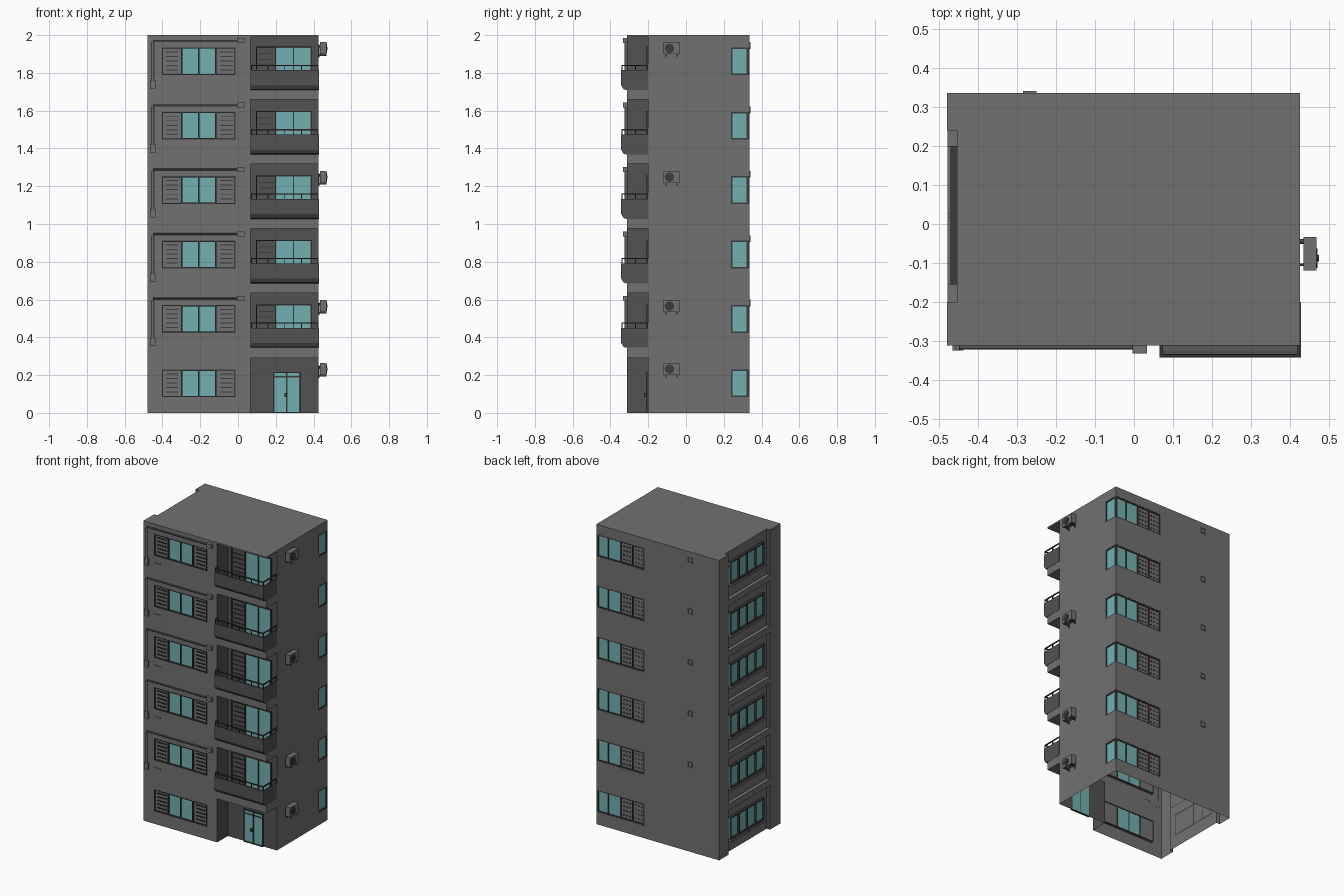
import bpy, bmesh, math
from mathutils import Matrix

if "Cube" in bpy.data.objects:
    bpy.data.objects.remove(bpy.data.objects["Cube"])

STEP = 0.341
parts = {}


def bm_of(name):
    return parts.setdefault(name, bmesh.new())


def box(name, x0, x1, y0, y1, z0, z1):
    m = Matrix.Translation(((x0 + x1) / 2, (y0 + y1) / 2, (z0 + z1) / 2)) @ \
        Matrix.Diagonal((abs(x1 - x0), abs(y1 - y0), abs(z1 - z0), 1))
    bmesh.ops.create_cube(bm_of(name), size=1, matrix=m)


def slab(name, face, u0, u1, z0, z1, d0, d1):
    """Box on a wall: face 'y' runs along x, face 'x' runs along y; d is depth."""
    if face == 'y':
        box(name, u0, u1, d0, d1, z0, z1)
    else:
        box(name, d0, d1, u0, u1, z0, z1)


def frame(name, face, u0, u1, z0, z1, d0, d1, t=0.008, mullions=()):
    slab(name, face, u0, u1, z0, z0 + t, d0, d1)
    slab(name, face, u0, u1, z1 - t, z1, d0, d1)
    for u in (u0 + t / 2, u1 - t / 2, *mullions):
        slab(name, face, u - t / 2, u + t / 2, z0, z1, d0, d1)


def rod(name, axis, center, r, length, n=10):
    rot = Matrix.Rotation(math.pi / 2, 4, 'Y') if axis == 'x' else Matrix.Identity(4)
    bmesh.ops.create_cone(bm_of(name), cap_ends=True, segments=n, radius1=r, radius2=r,
                          depth=length, matrix=Matrix.Translation(center) @ rot)


def prism(name, profile, x0, x1):
    bm = bm_of(name)
    a = [bm.verts.new((x0, y, z)) for y, z in profile]
    b = [bm.verts.new((x1, y, z)) for y, z in profile]
    n = len(profile)
    fs = [bm.faces.new(a), bm.faces.new(b[::-1])]
    fs += [bm.faces.new((a[i], b[i], b[(i + 1) % n], a[(i + 1) % n])) for i in range(n)]
    bmesh.ops.recalc_face_normals(bm, faces=fs)


# main block and its cutters
box("building_shell", -0.48, 0.427, -0.312, 0.336, 0, 2)
box("cutter", -0.6, -0.455, -0.2, 0.24, -0.1, 2.1)
box("cutter", 0.065, 0.6, -0.5, -0.2, -0.1, 0.29)

for k in range(6):
    z = k * STEP                 # floor offset
    w0, w1 = z + 0.083, z + 0.23  # window band
    g0, g1 = w0 + 0.002, w1 - 0.002

    # front window: two panes between louvred panels
    box("cutter", -0.402, -0.012, -0.5, -0.298, w0, w1)
    frame("front_window_frame", 'y', -0.402, -0.012, w0, w1, -0.313, -0.295, t=0.006)
    frame("front_window_frame", 'y', -0.302, -0.115, w0, w1, -0.311, -0.296, t=0.007,
          mullions=(-0.208,))
    box("window_glass", -0.302, -0.115, -0.302, -0.297, g0, g1)
    for a, b in ((-0.402, -0.302), (-0.115, -0.012)):
        box("louvre_panel", a, b, -0.302, -0.297, g0, g1)
        for i in range(5):
            zz = w0 + 0.025 + i * 0.024
            box("louvre_slats", a + 0.02, b - 0.015, -0.309, -0.302, zz, zz + 0.005)

    # corner window: side pane and back panes with a lattice panel
    box("cutter", 0.07, 0.6, 0.324, 0.6, w0, w1)
    box("cutter", 0.415, 0.6, 0.237, 0.6, w0, w1)
    frame("corner_window_frame", 'x', 0.237, 0.335, w0, w1, 0.412, 0.426)
    frame("corner_window_frame", 'y', 0.07, 0.426, w0, w1, 0.321, 0.335,
          mullions=(0.16, 0.25, 0.34))
    box("window_glass", 0.416, 0.421, 0.237, 0.33, g0, g1)
    box("window_glass", 0.25, 0.421, 0.325, 0.33, g0, g1)
    box("lattice_panel", 0.07, 0.25, 0.323, 0.328, g0, g1)
    for i in range(3):
        for j in range(4):
            for c in (0.09, 0.18):
                x, zz = c + i * 0.022, w0 + 0.025 + j * 0.029
                box("lattice_studs", x, x + 0.008, 0.328, 0.332, zz, zz + 0.008)

    # left side windows in the tall recess, with a ledge at each slab
    frame("side_window_frame", 'x', -0.155, 0.2, w0, w1, -0.472, -0.455,
          mullions=(-0.067, 0.0225, 0.111))
    box("window_glass", -0.461, -0.455, -0.155, 0.2, g0, g1)
    for a, b in ((-0.155, 0.018), (0.027, 0.2)):
        box("side_window_sill", -0.479, -0.455, a, b, w0 - 0.014, w0)
    if k < 5:
        box("side_ledge", -0.479, -0.454, -0.2, 0.24, z + 0.295, z + 0.335)
    if k == 0:
        continue

    # corner balcony niche
    b = z + 0.004
    box("cutter", 0.065, 0.6, -0.5, -0.2, b, min(b + 0.29, 1.99))
    outer = [(-0.343, b + 0.105), (-0.343, b + 0.025), (-0.33, b + 0.004), (-0.315, b)]
    prism("balcony_parapet", outer + [(-0.2, b), (-0.2, b + 0.008), (-0.315, b + 0.008),
          (-0.325, b + 0.014), (-0.334, b + 0.03), (-0.334, b + 0.105)], 0.066, 0.428)
    prism("balcony_parapet", outer + [(-0.2, b), (-0.2, b + 0.105)], 0.419, 0.4285)
    prism("balcony_parapet", outer + [(-0.311, b), (-0.311, b + 0.105)], 0.0655, 0.075)

    # balcony hand rail
    zr = b + 0.128
    box("balcony_rail", 0.068, 0.426, -0.342, -0.335, zr, zr + 0.006)
    box("balcony_rail", 0.419, 0.426, -0.342, -0.2, zr, zr + 0.006)
    box("balcony_rail", 0.068, 0.075, -0.342, -0.311, zr, zr + 0.006)
    for i in range(5):
        x = 0.069 + i * 0.088
        box("balcony_rail", x, x + 0.005, -0.341, -0.336, b + 0.1, zr)
    for y in (-0.27, -0.206):
        box("balcony_rail", 0.42, 0.425, y, y + 0.005, b + 0.1, zr)

    # balcony sliding doors with a louvred side panel
    frame("balcony_door_frame", 'y', 0.095, 0.39, b + 0.008, b + 0.23, -0.21, -0.199,
          t=0.006, mullions=(0.198, 0.294))
    box("window_glass", 0.198, 0.388, -0.205, -0.199, b + 0.01, b + 0.228)
    for i in range(6):
        zz = b + 0.04 + i * 0.03
        box("louvre_slats", 0.11, 0.19, -0.206, -0.199, zz, zz + 0.005)

    # gutter pipe with end box and downpipe
    g = z + 0.265
    rod("gutter_pipe", 'x', (-0.22, -0.317, g), 0.005, 0.46)
    box("gutter_box", -0.004, 0.034, -0.333, -0.311, g - 0.012, g + 0.014)
    rod("downpipe", 'z', (-0.452, -0.318, z + 0.15), 0.007, 0.21)
    box("downpipe_box", -0.466, -0.438, -0.325, -0.311, z + 0.012, z + 0.056)
    box("small_wall_vent", -0.4, -0.355, -0.316, -0.311, z + 0.03, z + 0.038)

    # back wall vent
    v = z + 0.24
    frame("back_vent", 'y', -0.285, -0.25, v - 0.018, v + 0.018, 0.335, 0.342, t=0.006)
    box("back_vent", -0.28, -0.255, 0.335, 0.338, v - 0.012, v + 0.012)

# entrance door
frame("entrance_frame", 'y', 0.187, 0.33, 0, 0.217, -0.211, -0.199, t=0.006, mullions=(0.258,))
box("entrance_door", 0.19, 0.327, -0.206, -0.199, 0.001, 0.212)
box("entrance_frame", 0.19, 0.327, -0.209, -0.2, 0.188, 0.194)
box("entrance_handle", 0.245, 0.262, -0.222, -0.205, 0.085, 0.105)

# air conditioner units on the right wall
for z in (0.232, 0.565, 1.248, 1.93):
    box("air_conditioner", 0.435, 0.469, -0.12, -0.034, z - 0.031, z + 0.033)
    rod("air_conditioner_fan", 'x', (0.469, -0.088, z), 0.025, 0.006, 16)
    rod("air_conditioner_fan", 'x', (0.472, -0.088, z), 0.008, 0.006, 10)
    for y in (-0.108, -0.05):
        box("air_conditioner_bracket", 0.425, 0.469, y, y + 0.006, z - 0.04, z - 0.031)
        box("air_conditioner_bracket", 0.425, 0.431, y, y + 0.006, z - 0.048, z + 0.02)
    rod("air_conditioner_pipe", 'x', (0.431, -0.045, z + 0.01), 0.006, 0.014)


# materials, then turn the collected parts into objects
def material(name, r, g, b):
    m = bpy.data.materials.new(name)
    m.diffuse_color = (r, g, b, 1)
    m.use_nodes = True
    m.node_tree.nodes["Principled BSDF"].inputs["Base Color"].default_value = m.diffuse_color
    return m


teal = material("teal_glass", 0.17, 0.43, 0.44)
wall, shade = material("wall_grey", 0.165, 0.165, 0.165), material("shaded_grey", 0.085, 0.085, 0.085)
dark = material("dark_metal", 0.045, 0.045, 0.045)
kinds = {"glass": teal, "door": teal, "frame": dark, "slats": dark, "rail": dark, "fan": dark,
         "bracket": dark, "handle": dark, "studs": dark, "pipe": shade, "parapet": shade}
objs = {}
for name, bm in parts.items():
    me = bpy.data.meshes.new(name)
    bm.to_mesh(me)
    objs[name] = bpy.data.objects.new(name, me)
    bpy.context.collection.objects.link(objs[name])
    me.materials.append(kinds.get(name.split("_")[-1], wall))

# carve the shell, then open its underside and window holes and shade the niches
shell, cutter = objs["building_shell"], objs["cutter"]
cutter.hide_render = True
mod = shell.modifiers.new("carve", 'BOOLEAN')
mod.operation, mod.solver, mod.object, mod.use_self = 'DIFFERENCE', 'EXACT', cutter, True
bpy.context.view_layer.objects.active = shell
bpy.ops.object.modifier_apply(modifier="carve")
bpy.data.objects.remove(cutter)
shell.data.materials.clear()
shell.data.materials.append(wall)
shell.data.materials.append(shade)
bm = bmesh.new()
bm.from_mesh(shell.data)
on = lambda f, i, d: all(abs(v.co[i] - d) < 1e-4 for v in f.verts)
for f in bm.faces:
    f.material_index = int(on(f, 1, -0.2) or on(f, 0, 0.065))
holes = [f for f in bm.faces if any(on(f, *p) for p in ((2, 0), (1, -0.298), (1, 0.324), (0, 0.415)))]
bmesh.ops.delete(bm, geom=holes, context='FACES')
bm.to_mesh(shell.data)

# smooth the round parts
for name in ("gutter_pipe", "downpipe", "air_conditioner_fan", "air_conditioner_pipe"):
    bpy.ops.object.select_all(action='DESELECT')
    objs[name].select_set(True)
    bpy.context.view_layer.objects.active = objs[name]
    bpy.ops.object.shade_smooth_by_angle(angle=math.radians(40))
